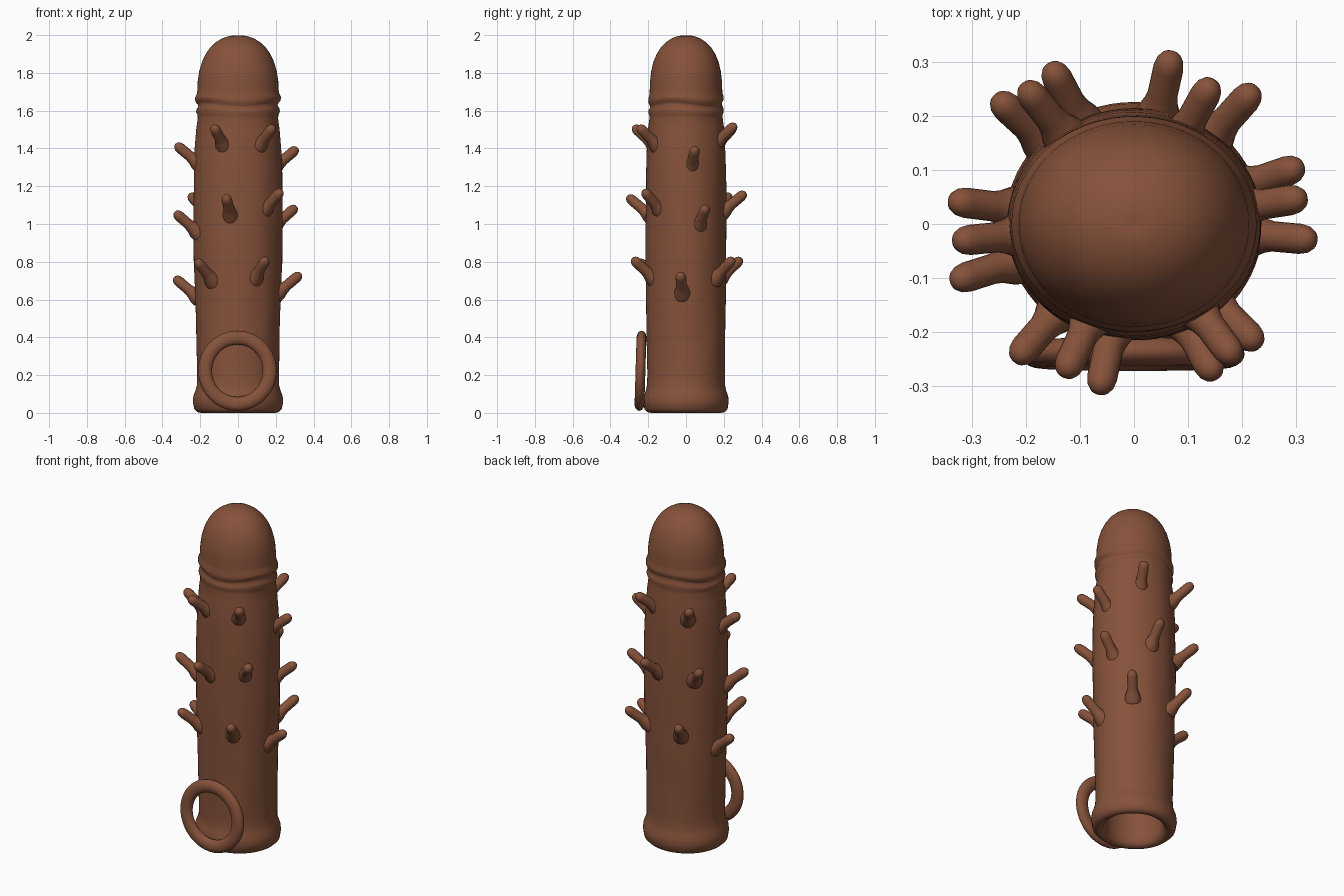
import bpy, bmesh, math
from mathutils import Vector, noise

brown = bpy.data.materials.new("warm_brown")
brown.diffuse_color = (0.24, 0.085, 0.043, 1)


def finish(name, bm, angle=60):
    """Turn a bmesh into a smooth shaded, coloured object."""
    bmesh.ops.recalc_face_normals(bm, faces=bm.faces)
    me = bpy.data.meshes.new(name)
    bm.to_mesh(me)
    bm.free()
    ob = bpy.data.objects.new(name, me)
    bpy.context.collection.objects.link(ob)
    me.materials.append(brown)
    bpy.ops.object.select_all(action='DESELECT')
    ob.select_set(True)
    bpy.context.view_layer.objects.active = ob
    bpy.ops.object.shade_smooth_by_angle(angle=math.radians(angle))
    return ob


def skin(bm, rings, close_start=False, close_end=False):
    """Bridge successive rings of points with quads."""
    vr = [[bm.verts.new(p) for p in r] for r in rings]
    n = len(vr[0])
    for a, b in zip(vr, vr[1:]):
        for i in range(n):
            j = (i + 1) % n
            bm.faces.new((a[i], a[j], b[j], b[i]))
    if close_start:
        bm.faces.new(vr[0][::-1])
    if close_end:
        bm.faces.new(vr[-1])


# hollow sleeve: (z, x radius, y radius), from the inner end out to the tip
INNER = [(1.66, 0.01, 0.01), (1.64, 0.08, 0.08), (1.58, 0.14, 0.13), (1.4, 0.165, 0.15),
         (0.6, 0.165, 0.155), (0.05, 0.165, 0.155), (0.015, 0.172, 0.163)]
OUTER = [(0.0, 0.195, 0.185), (0.004, 0.215, 0.205), (0.02, 0.232, 0.22), (0.06, 0.239, 0.226),
         (0.09, 0.236, 0.223), (0.12, 0.225, 0.212), (0.145, 0.218, 0.207), (0.2, 0.216, 0.206),
         (0.3, 0.218, 0.207), (0.4, 0.221, 0.208), (0.5, 0.224, 0.209), (0.6, 0.227, 0.211),
         (0.7, 0.229, 0.212), (0.8, 0.232, 0.213), (0.9, 0.234, 0.214), (1.0, 0.236, 0.214),
         (1.1, 0.237, 0.214), (1.2, 0.236, 0.213), (1.3, 0.234, 0.211), (1.4, 0.229, 0.207),
         (1.5, 0.221, 0.201), (1.56, 0.213, 0.193), (1.575, 0.214, 0.194), (1.595, 0.222, 0.2),
         (1.61, 0.219, 0.197), (1.625, 0.209, 0.189), (1.638, 0.214, 0.192), (1.652, 0.226, 0.2),
         (1.67, 0.227, 0.199), (1.69, 0.218, 0.193), (1.71, 0.215, 0.192), (1.76, 0.213, 0.19),
         (1.81, 0.205, 0.184), (1.86, 0.19, 0.172), (1.9, 0.171, 0.155), (1.935, 0.147, 0.133),
         (1.962, 0.118, 0.107), (1.982, 0.085, 0.077), (1.994, 0.05, 0.046), (1.999, 0.02, 0.02),
         (1.997, 0.005, 0.008)]
N = 72


def ring(z, rx, ry, outer):
    pts = []
    body = outer and 0.15 < z < 1.57
    wave = max(0, 1 - abs(z - 1.64) / 0.08) if outer else 0
    for i in range(N):
        a = math.tau * i / N
        c, s = math.cos(a), math.sin(a)
        # soft lumps along the shaft, slight wave in the collar ridges
        k = 1 + (0.02 * noise.noise(Vector((c * 2, s * 2, z * 3))) if body else 0)
        pts.append((rx * c * k, ry * s * k, z + 0.01 * wave * math.cos(3 * a + 1.2)))
    return pts


bm = bmesh.new()
skin(bm, [ring(*p, False) for p in INNER] + [ring(*p, True) for p in OUTER], True, True)
finish("sleeve_body", bm)

# flexible studs: tip positions, six around in each of three rows
TIPS = [(-0.12, -0.26, 1.50), (0.175, -0.235, 1.50), (0.295, 0.045, 1.385),
        (0.135, 0.245, 1.51), (-0.19, 0.24, 1.50), (-0.31, -0.03, 1.405),
        (-0.06, -0.29, 1.13), (0.215, -0.21, 1.16), (0.29, 0.10, 1.075),
        (0.065, 0.295, 1.15), (-0.24, 0.22, 1.14), (-0.315, -0.10, 1.045),
        (-0.205, -0.235, 0.79), (0.14, -0.265, 0.80), (0.313, -0.028, 0.72),
        (0.21, 0.235, 0.80), (-0.145, 0.275, 0.80), (-0.318, 0.04, 0.70)]
# (fraction along the stud axis in units, radius): flared root, rounded tip
STUD = [(-0.03, 0.046), (0.0, 0.042), (0.025, 0.033), (0.05, 0.028), (0.115, 0.028),
        (0.13, 0.0255), (0.141, 0.0195), (0.148, 0.011), (0.15, 0.003)]


def stud(name, tip):
    out = Vector((tip[0], tip[1], 0)).normalized()
    axis = (out * 0.77 + Vector((0, 0, 0.64))).normalized()
    u = axis.cross(Vector((0, 0, 1))).normalized()
    v = axis.cross(u)
    root = Vector(tip) - axis * 0.122
    b = bmesh.new()
    skin(b, [[root + axis * t + (u * math.cos(math.tau * i / 20) + v * math.sin(math.tau * i / 20)) * r
              for i in range(20)] for t, r in STUD], True, True)
    finish(name, b)


for i, t in enumerate(TIPS):
    stud(f"stud_{i + 1}", t)

# front strap loop: upright ring with a slightly flattened tube, leaning back
bm = bmesh.new()
M, K = 64, 20
loops = []
for i in range(M + 1):
    a = math.tau * i / M
    pts = []
    for j in range(K):
        t = math.tau * j / K
        r = 0.171 + 0.037 * math.cos(t)
        z = 0.223 + (r + 0.004) * math.sin(a)
        y = -0.241 + 0.026 * math.sin(t) + 0.03 * (z - 0.223)
        pts.append((r * math.cos(a) - 0.003, y, z))
    loops.append(pts)
skin(bm, loops)
bmesh.ops.remove_doubles(bm, verts=bm.verts, dist=0.0001)
finish("strap_loop", bm)
